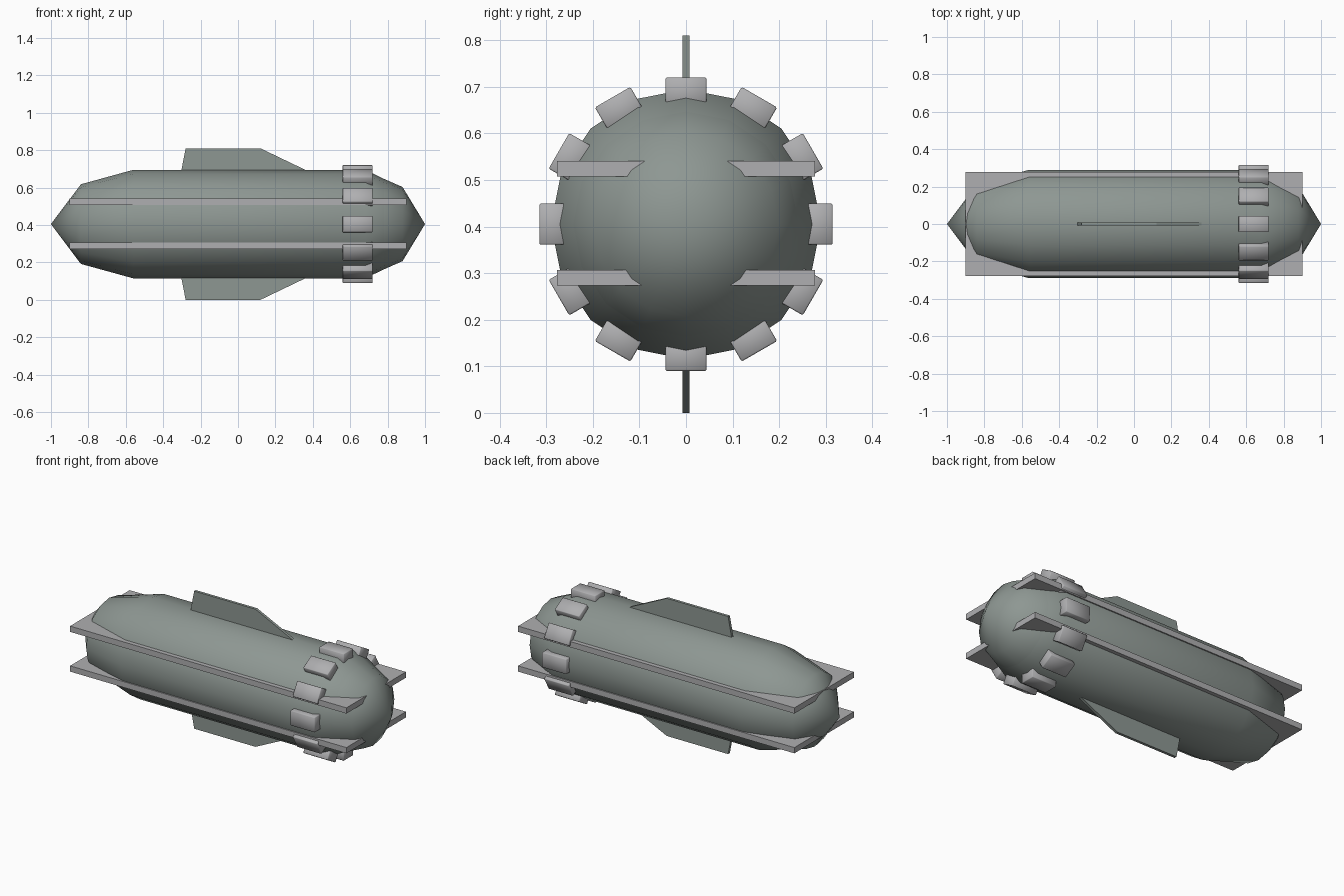
import bpy, bmesh
from math import sin, cos, pi, radians
from mathutils import Matrix, Vector

AXIS_Z = 0.405   # height of the hull axis
SIDES = 16

if "Cube" in bpy.data.objects:
    bpy.data.objects.remove(bpy.data.objects["Cube"], do_unlink=True)


def material(name, color):
    m = bpy.data.materials.new(name)
    m.use_nodes = True
    m.diffuse_color = (*color, 1)
    m.node_tree.nodes["Principled BSDF"].inputs["Base Color"].default_value = (*color, 1)
    return m


HULL = material("grey green hull", (0.27, 0.31, 0.29))
METAL = material("light grey metal", (0.43, 0.43, 0.44))


def finish(bm, name, mat, angle=None, flip=False):
    """Turn a bmesh into an object with one material."""
    bmesh.ops.recalc_face_normals(bm, faces=bm.faces)
    if flip:
        bmesh.ops.reverse_faces(bm, faces=bm.faces)
    me = bpy.data.meshes.new(name)
    bm.to_mesh(me)
    bm.free()
    me.materials.append(mat)
    ob = bpy.data.objects.new(name, me)
    bpy.context.scene.collection.objects.link(ob)
    if angle:
        bpy.ops.object.select_all(action='DESELECT')
        ob.select_set(True)
        bpy.context.view_layer.objects.active = ob
        bpy.ops.object.shade_smooth_by_angle(angle=radians(angle))
    return ob


def lathe(name, profile, flip=False):
    """Spin (x, radius) points about the hull axis."""
    bm = bmesh.new()
    rings = []
    for x, r in profile:
        count = SIDES if r else 1
        rings.append([bm.verts.new((x, r * sin(2 * pi * i / SIDES),
                                    AXIS_Z + r * cos(2 * pi * i / SIDES)))
                      for i in range(count)])
    for a, b in zip(rings, rings[1:]):
        for i in range(SIDES):
            j = (i + 1) % SIDES
            quad = [a[i % len(a)], a[j % len(a)], b[j % len(b)], b[i % len(b)]]
            bm.faces.new(list(dict.fromkeys(quad)))
    # Point the surface away from the axis
    bm.normal_update()
    f = bm.faces[:][-1]
    c = f.calc_center_median()
    inward = f.normal.dot(Vector((0, c.y, c.z - AXIS_Z))) < 0
    if inward:
        bmesh.ops.reverse_faces(bm, faces=bm.faces)
    return finish(bm, name, HULL, 60, flip)


def box(name, lo, hi, mat, bevel=0, angle=None, matrix=None):
    bm = bmesh.new()
    lo, hi = Vector(lo), Vector(hi)
    bmesh.ops.create_cube(bm, size=1, matrix=Matrix.Translation((lo + hi) / 2)
                          @ Matrix.Diagonal((*(hi - lo), 1)))
    if bevel:
        bmesh.ops.bevel(bm, geom=bm.edges[:], offset=bevel, segments=1, affect='EDGES')
    if matrix:
        bm.transform(matrix)
    return finish(bm, name, mat, angle)


# Hull body and the nose that closes it
lathe("hull_body", [(-1, 0), (-0.84, 0.213), (-0.56, 0.29), (0.68, 0.29), (0.78, 0.242)])
lathe("hull_nose", [(0.78, 0.242), (0.88, 0.198), (1, 0)], flip=True)

# Long horizontal plates running through the hull
for name, z in (("upper", 0.524), ("lower", 0.290)):
    box(name + "_side_plate", (-0.9, -0.277, z - 0.017), (0.9, 0.277, z + 0.017), METAL)

# Ring of twelve blocks around the front shoulder
for i in range(12):
    turn = Matrix.Translation((0, 0, AXIS_Z)) @ Matrix.Rotation(i * pi / 6, 4, 'X')
    box(f"ring_block_{i + 1}", (0.56, -0.044, 0.25), (0.72, 0.044, 0.315),
        METAL, bevel=0.003, angle=60, matrix=turn)

# Top and bottom fins, mirrored about the axis
FIN = [(-0.31, 0.25), (-0.28, 0.405), (0.12, 0.405), (0.36, 0.29), (0.36, 0.25)]
for name, side in (("top_fin", 1), ("bottom_fin", -1)):
    bm = bmesh.new()
    face = bm.faces.new([bm.verts.new((x, -0.008, AXIS_Z + side * h)) for x, h in FIN])
    grown = bmesh.ops.extrude_face_region(bm, geom=[face])["geom"]
    bmesh.ops.translate(bm, vec=(0, 0.016, 0),
                        verts=[g for g in grown if isinstance(g, bmesh.types.BMVert)])
    finish(bm, name, HULL)
